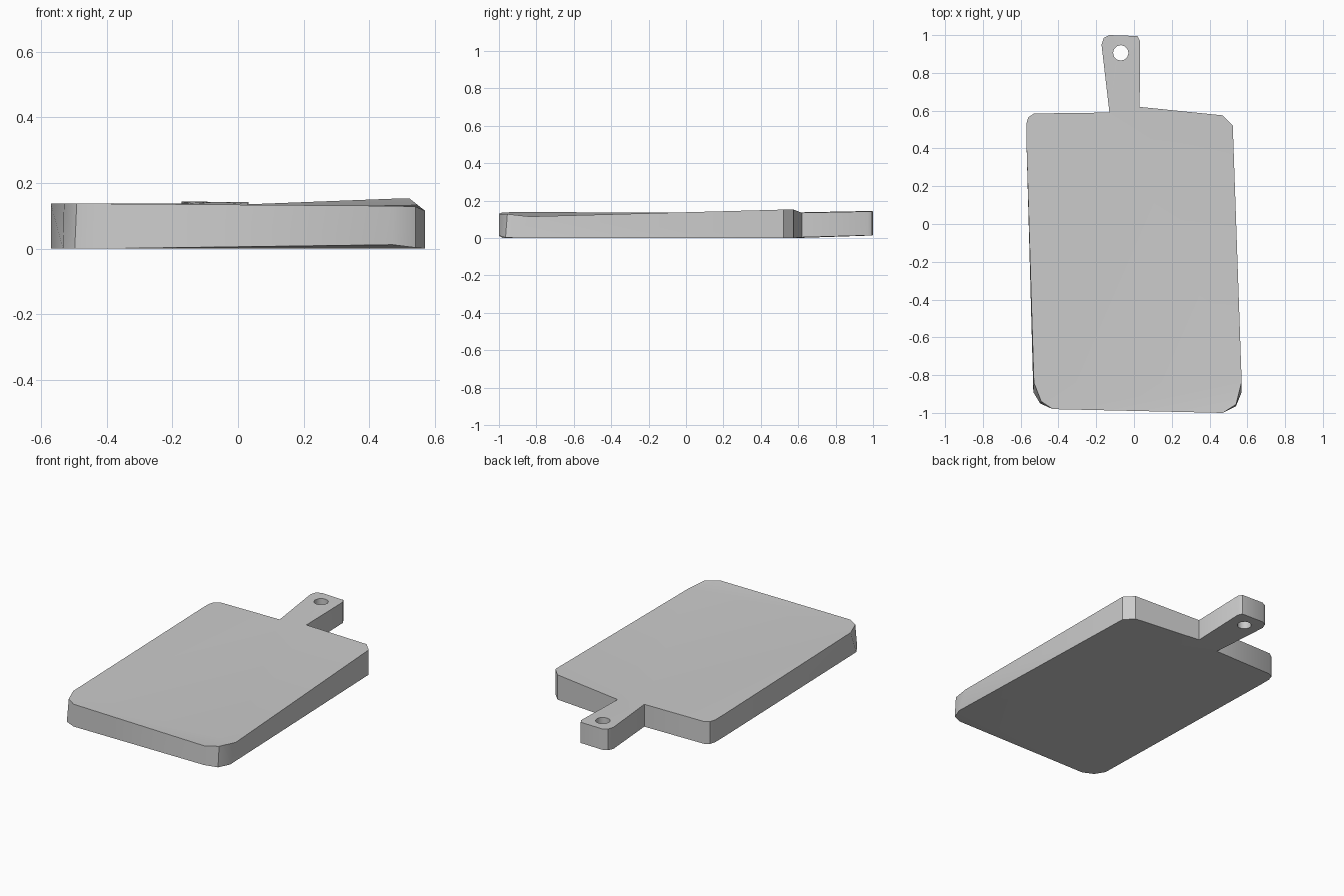
import bpy, bmesh, math

cube = bpy.data.objects.get("Cube")
if cube:
    bpy.data.objects.remove(cube)

grey = bpy.data.materials.new("plain grey")
grey.use_nodes = True
colour = (0.6, 0.6, 0.6, 1)
grey.diffuse_color = colour
grey.node_tree.nodes["Principled BSDF"].inputs["Base Color"].default_value = colour

# Outline points: x, y, top height, bottom height (anticlockwise)
BOARD = [
    (-0.13, 0.59, 0.137, 0), (-0.53, 0.585, 0.137, 0), (-0.56, 0.565, 0.137, 0),
    (-0.57, 0.53, 0.137, 0), (-0.57, 0.46, 0.137, 0), (-0.533, -0.89, 0.138, 0),
    (-0.497, -0.95, 0.138, 0), (-0.43, -0.98, 0.137, 0), (0.47, -1.0, 0.13, 0.012),
    (0.54, -0.965, 0.128, 0.003), (0.57, -0.89, 0.115, 0), (0.523, 0.52, 0.152, 0),
    (0.47, 0.575, 0.152, 0), (0.03, 0.62, 0.135, 0.004),
]
HANDLE = [
    (0.032, 0.97, 0.142, 0.014), (0.018, 0.995, 0.142, 0.015), (-0.13, 1.0, 0.143, 0.015),
    (-0.16, 0.985, 0.144, 0.014), (-0.172, 0.95, 0.144, 0.012),
]
# Front corners slope inward toward the top
TOP_SHIFT = {5: (0.003, 0.05), 6: (0.006, 0.01), 10: (0, 0.055), 9: (0, 0.01)}

bm = bmesh.new()


def wall(top, bottom):
    for i in range(len(top)):
        j = (i + 1) % len(top)
        bm.faces.new((top[i], top[j], bottom[j], bottom[i]))


def edge(a, b):
    return bm.edges.get((a, b)) or bm.edges.new((a, b))


def loop_edges(verts):
    return [edge(verts[i - 1], verts[i]) for i in range(len(verts))]


outline = BOARD + HANDLE
top, bottom = [], []
for i, (x, y, high, low) in enumerate(outline):
    dx, dy = TOP_SHIFT.get(i, (0, 0))
    top.append(bm.verts.new((x + dx, y + dy, high)))
    bottom.append(bm.verts.new((x, y, low)))
wall(top, bottom)

# Hanging hole through the handle
SIDES = 12
hole_top, hole_bottom = [], []
for i in range(SIDES):
    a = math.tau * i / SIDES
    x, y = -0.07 + 0.041 * math.cos(a), 0.906 + 0.041 * math.sin(a)
    hole_top.append(bm.verts.new((x, y, 0.142)))
    hole_bottom.append(bm.verts.new((x, y, 0.012)))
wall(hole_top, hole_bottom)

# Board and handle surfaces, above and below
n = len(BOARD)
slabs = []
for ring, hole in ((top, hole_top), (bottom, hole_bottom)):
    slabs.append(bm.faces.new(ring[:n]))
    grip = [ring[n - 1]] + ring[n:] + [ring[0]]
    bmesh.ops.triangle_fill(bm, edges=loop_edges(grip) + loop_edges(hole),
                            use_beauty=True, normal=(0, 0, 1))
bmesh.ops.triangulate(bm, faces=slabs)
bmesh.ops.recalc_face_normals(bm, faces=bm.faces[:])

mesh = bpy.data.meshes.new("cutting_board")
bm.to_mesh(mesh)
bm.free()
mesh.materials.append(grey)
board = bpy.data.objects.new("cutting_board", mesh)
bpy.context.collection.objects.link(board)

bpy.ops.object.select_all(action="DESELECT")
board.select_set(True)
bpy.context.view_layer.objects.active = board
bpy.ops.object.shade_smooth_by_angle(angle=math.radians(35))
